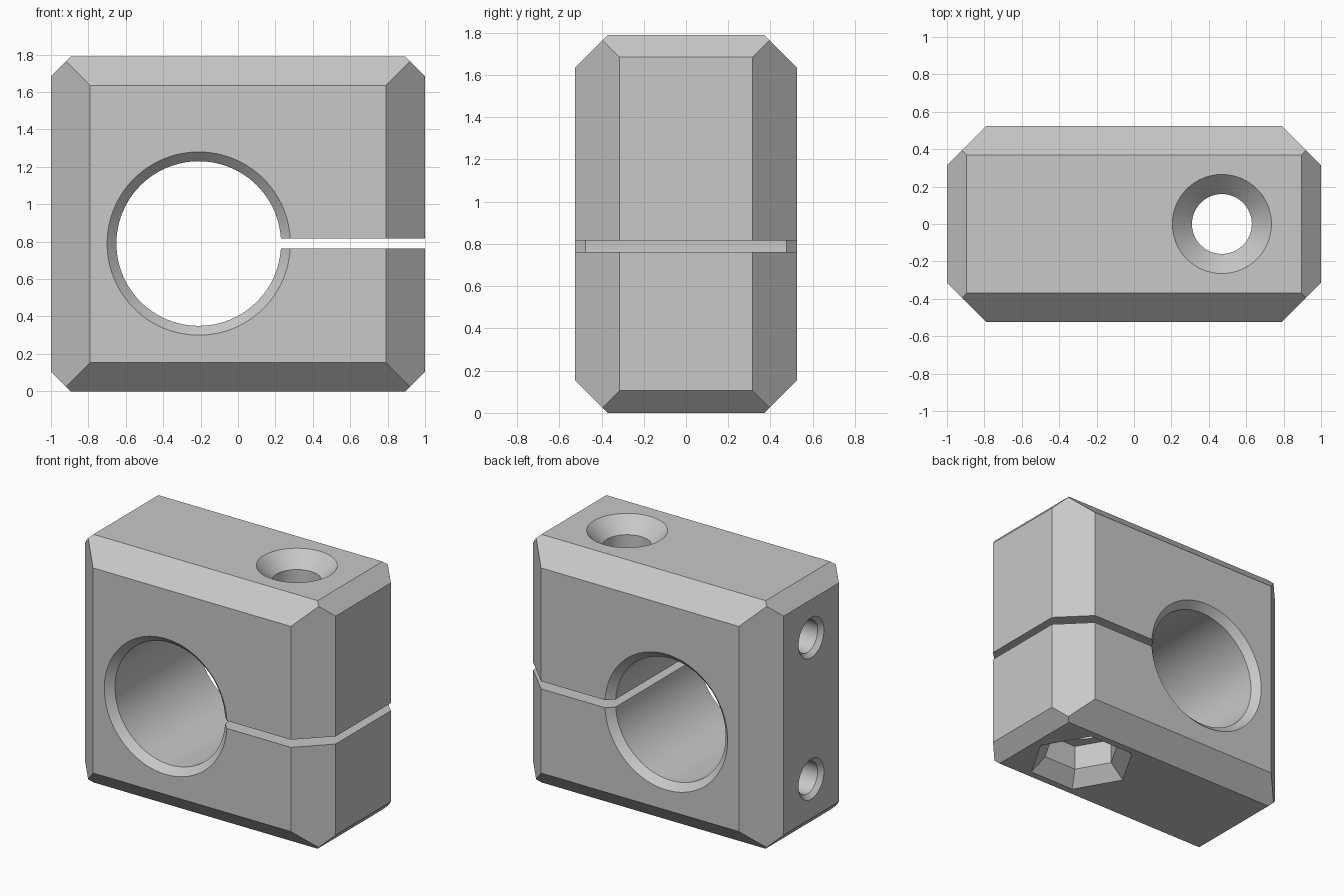
import bpy, bmesh, math
from mathutils import Matrix, Vector

default = bpy.data.objects.get("Cube")
if default:
    bpy.data.objects.remove(default, do_unlink=True)

HX, HY, HZ = 1.0, 0.525, 0.895      # half sizes of the block
BORE_Z = 0.79
SCREW_X = 0.47

grey = bpy.data.materials.new("plain_grey")
grey.use_nodes = True
colour = (0.58, 0.58, 0.58, 1)
grey.diffuse_color = colour
grey.node_tree.nodes["Principled BSDF"].inputs["Base Color"].default_value = colour


def make_object(name, bm):
    bmesh.ops.recalc_face_normals(bm, faces=bm.faces)
    mesh = bpy.data.meshes.new(name)
    bm.to_mesh(mesh)
    bm.free()
    mesh.materials.append(grey)
    obj = bpy.data.objects.new(name, mesh)
    bpy.context.collection.objects.link(obj)
    return obj


def box(name, centre, size):
    bm = bmesh.new()
    bmesh.ops.create_cube(bm, size=1)
    bmesh.ops.scale(bm, vec=size, verts=bm.verts)
    bmesh.ops.translate(bm, vec=centre, verts=bm.verts)
    return make_object(name, bm)


def lathe(name, profile, sides, place):
    """Closed solid from (radius, height) pairs turned about local z."""
    bm = bmesh.new()
    rings = []
    for r, h in profile:
        angles = [math.tau * i / sides for i in range(sides)]
        rings.append([bm.verts.new((r * math.cos(a), r * math.sin(a), h)) for a in angles])
    for low, high in zip(rings, rings[1:]):
        for i in range(sides):
            j = (i + 1) % sides
            bm.faces.new((low[i], low[j], high[j], high[i]))
    bm.faces.new(rings[0])
    bm.faces.new(rings[-1])
    bmesh.ops.transform(bm, matrix=place, verts=bm.verts)
    return make_object(name, bm)


def carve(target, cutter):
    cutter.hide_render = True
    mod = target.modifiers.new(cutter.name, 'BOOLEAN')
    mod.operation = 'DIFFERENCE'
    mod.solver = 'EXACT'
    mod.object = cutter
    bpy.context.view_layer.objects.active = target
    bpy.ops.object.modifier_apply(modifier=mod.name)
    bpy.data.objects.remove(cutter, do_unlink=True)


# Block with every edge planed off at 45 degrees
bm = bmesh.new()
bmesh.ops.create_cube(bm, size=2)
bmesh.ops.scale(bm, vec=(HX, HY, HZ), verts=bm.verts)
for i, j, reach in ((0, 1, 1.315), (1, 2, 1.265), (0, 2, 1.79)):
    for si in (-1, 1):
        for sj in (-1, 1):
            normal = Vector((0, 0, 0))
            normal[i], normal[j] = si, sj
            cut = bmesh.ops.bisect_plane(
                bm, geom=bm.verts[:] + bm.edges[:] + bm.faces[:], dist=1e-5,
                plane_co=normal * reach / 2, plane_no=normal, clear_outer=True)
            rim = [e for e in cut["geom_cut"] if isinstance(e, bmesh.types.BMEdge)]
            bmesh.ops.contextual_create(bm, geom=rim)
bmesh.ops.translate(bm, vec=(0, 0, HZ), verts=bm.verts)
clamp = make_object("clamp_block", bm)

# Main bore, chamfered at front and back
bore = [(0.54, -HY - 0.05), (0.44, -HY + 0.05), (0.44, HY - 0.05), (0.54, HY + 0.05)]
carve(clamp, lathe("bore_cutter", bore, 96,
                   Matrix.Translation((-0.21, 0, BORE_Z)) @ Matrix.Rotation(math.pi / 2, 4, 'X')))

# Clamping slit from the bore to the left side
carve(clamp, box("slit_cutter", (0.45, 0, BORE_Z), (1.3, 1.4, 0.055)))

# Screw hole, countersunk at the top
top = 2 * HZ
screw = [(0.16, 0.2), (0.16, top - 0.105), (0.315, top + 0.05)]
carve(clamp, lathe("screw_cutter", screw, 64, Matrix.Translation((SCREW_X, 0, 0))))

# Hexagonal nut pocket with a flared mouth underneath
nut = [(0.42, -0.05), (0.265, 0.1), (0.265, 0.28)]
carve(clamp, lathe("nut_cutter", nut, 6, Matrix.Translation((SCREW_X, 0, 0))))

# Two blind mounting holes in the right side
mount = [(0.165, -0.02), (0.115, 0.03), (0.115, 0.35)]
for z in (0.39, 1.41):
    carve(clamp, lathe("mount_cutter", mount, 48,
                       Matrix.Translation((-HX, 0, z)) @ Matrix.Rotation(math.pi / 2, 4, 'Y')))

# Smooth the round walls, keep the edges crisp
bpy.ops.object.select_all(action='DESELECT')
clamp.select_set(True)
bpy.context.view_layer.objects.active = clamp
bpy.ops.object.shade_smooth_by_angle(angle=math.radians(25))
